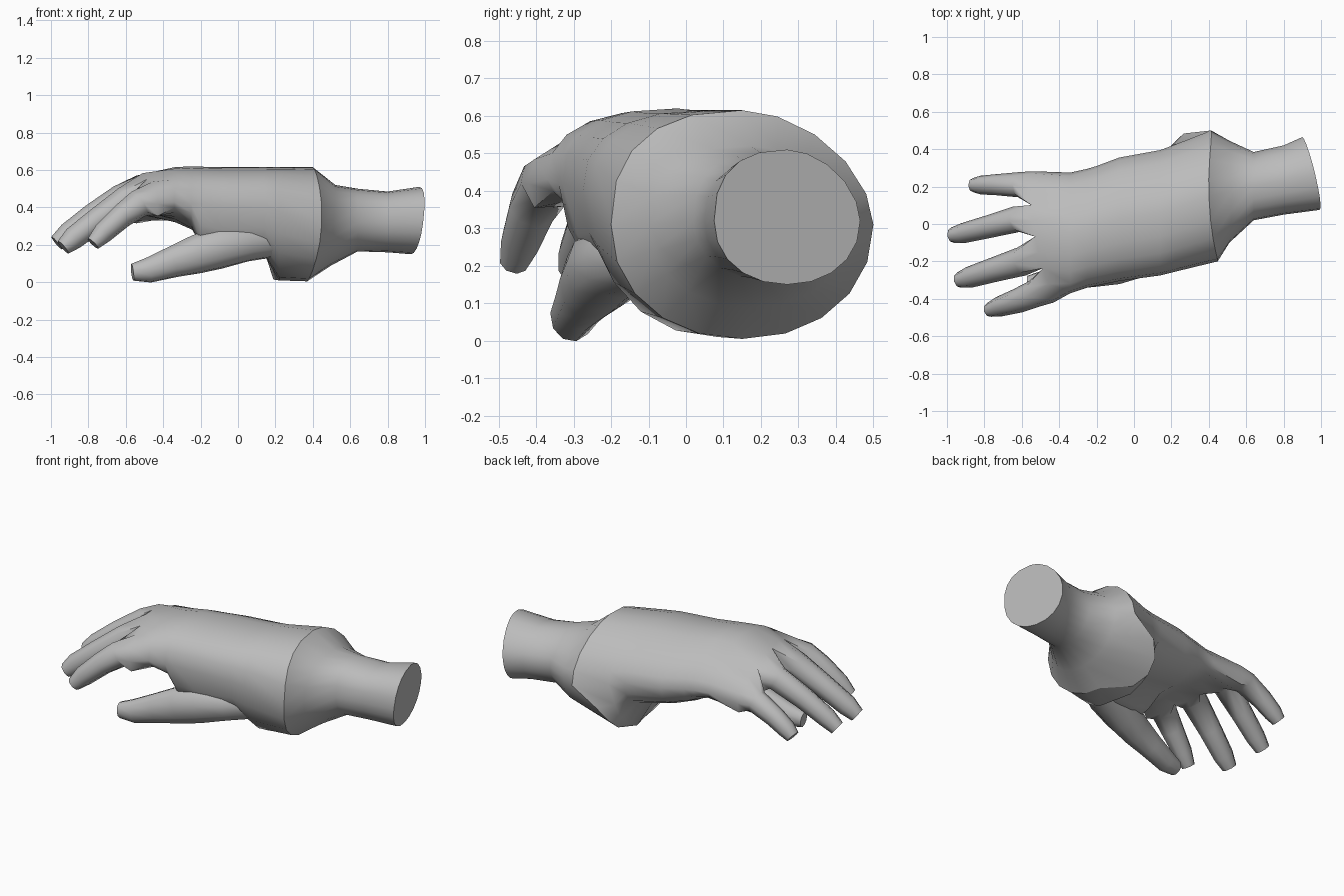
import bpy, bmesh, math
from mathutils import Vector

cube = bpy.data.objects.get("Cube")
if cube:
    bpy.data.objects.remove(cube)

grey = bpy.data.materials.new("warm_grey")
grey.use_nodes = True
COLOUR = (0.5, 0.5, 0.5, 1)
grey.diffuse_color = COLOUR
grey.node_tree.nodes["Principled BSDF"].inputs["Base Color"].default_value = COLOUR

N = 20  # points round the palm and forearm


def power(v, p):
    return math.copysign(abs(v) ** p, v)


def section(x, y0, y1, zmid, ztop, zbot, lean=0, yaw=0, bow=0, web=0, sweep=0, drop=0):
    """Oval outline across x: front middle, over the top, back middle, underneath."""
    pts = []
    for i in range(N):
        a = 2 * math.pi * i / N
        # the front of the upper side is boxy, the back slopes off
        p = 0.95 if i > N / 2 else (0.82 if i < N / 4 else 1.12)
        c, s = -power(math.cos(a), p), power(math.sin(a), p)
        y = c * (y1 - y0) / 2
        z = s * ((ztop - zmid) if s > 0 else (zmid - zbot))
        px = x + lean * z + yaw * y + bow * s * s
        hump = abs(math.sin(2 * a))
        if i > N * 3 / 4:                     # skin hanging down to the thumb
            z -= web * hump
        elif i > N / 2:                       # heel of the hand reaching forward
            px -= sweep * math.sqrt(hump)
        z -= drop * max(c, 0)
        pts.append(Vector((px, (y0 + y1) / 2 + y, zmid + z)))
    return pts


def tube_rings(path, sides=8):
    """Rings square to a path of (x, y, z, half width, half height)."""
    rings = []
    for i, (x, y, z, w, h) in enumerate(path):
        a, b = path[max(i - 1, 0)], path[min(i + 1, len(path) - 1)]
        d = (Vector(b[:3]) - Vector(a[:3])).normalized()
        side = Vector((0, 0, 1)).cross(d).normalized()
        up = d.cross(side)
        angles = [math.pi / 4 + 2 * math.pi * k / sides for k in range(sides)]
        rings.append([Vector((x, y, z)) + side * w * math.cos(t) + up * h * math.sin(t)
                      for t in angles])
    return rings


def bridge(bm, a, b):
    n = len(a)
    for i in range(n):
        bm.faces.new((a[i], a[(i + 1) % n], b[(i + 1) % n], b[i]))


def loft(bm, rings, cap_start=True, cap_end=True):
    loops = [[bm.verts.new(p) for p in r] for r in rings]
    for a, b in zip(loops, loops[1:]):
        bridge(bm, a, b)
    if cap_start:
        bm.faces.new(loops[0])
    if cap_end:
        bm.faces.new(loops[-1])
    return loops


def finish(name, bm, angle):
    bmesh.ops.recalc_face_normals(bm, faces=bm.faces)
    mesh = bpy.data.meshes.new(name)
    bm.to_mesh(mesh)
    bm.free()
    mesh.materials.append(grey)
    ob = bpy.data.objects.new(name, mesh)
    bpy.context.collection.objects.link(ob)
    bpy.ops.object.select_all(action="DESELECT")
    ob.select_set(True)
    bpy.context.view_layer.objects.active = ob
    bpy.ops.object.shade_smooth_by_angle(angle=math.radians(angle))


cuff = section(0.43, -0.2, 0.5, 0.31, 0.615, 0.005, 0.05, -0.05, -0.045, sweep=0.18)

# Forearm: flares from the wrist to the cuff edge, with a slanted end
bm = bmesh.new()
loft(bm, [cuff,
          section(0.51, -0.1, 0.445, 0.31, 0.52, 0.09, 0.05),
          section(0.64, 0.02, 0.385, 0.32, 0.5, 0.165),
          section(0.8, 0.05, 0.42, 0.32, 0.485, 0.16),
          section(0.945, 0.075, 0.465, 0.32, 0.51, 0.15, 0.12, -0.23)], cap_start=False)
finish("forearm", bm, 50)

# Palm: from the cuff over the heel to the knuckles
bm = bmesh.new()
loops = loft(bm, [cuff,
                  section(0.22, -0.255, 0.425, 0.38, 0.615, 0.01, sweep=0.04, drop=0.04),
                  section(0.14, -0.275, 0.395, 0.4, 0.615, 0.17, web=0.06, drop=0.04),
                  section(-0.08, -0.305, 0.355, 0.41, 0.615, 0.22, web=0.11, drop=0.04),
                  section(-0.2, -0.33, 0.31, 0.42, 0.618, 0.26, web=0.11, drop=0.04),
                  section(-0.25, -0.34, 0.295, 0.42, 0.62, 0.29, web=0.01, drop=0.04),
                  section(-0.34, -0.37, 0.275, 0.43, 0.615, 0.335, drop=0.05)], False, False)

# Knuckle row: nine points above and below, a middle point in every gap
top, low, mid = [], [], []
for j in range(9):
    t = j / 8
    x = -0.43 - 0.12 * math.sin(math.pi * t * 0.62)
    y = -0.405 + 0.675 * t
    dip = 0.015 if j % 2 == 0 else 0
    zt = 0.48 + 0.12 * math.sin(math.pi * (0.05 + 0.88 * t)) - dip - 0.06 * t * t
    zb = 0.34 + 0.05 * math.sin(math.pi * t) + dip - 0.04 * t * t
    top.append(bm.verts.new((x, y, zt)))
    low.append(bm.verts.new((x, y, zb)))
    if j % 2 == 0:
        out = {0: -0.015, 8: 0.012}.get(j, 0)
        mid.append(bm.verts.new((x, y + out, (zt + zb) / 2)))
bridge(bm, loops[-1], [mid[0]] + top + [mid[4]] + low[::-1])

# Fingers grow out of the knuckle row
FINGERS = [
    [(-0.53, -0.372, 0.42, 0.074, 0.077), (-0.62, -0.41, 0.355, 0.066, 0.066),
     (-0.72, -0.442, 0.265, 0.054, 0.058), (-0.775, -0.46, 0.207, 0.038, 0.04)],
    [(-0.6, -0.2, 0.44, 0.078, 0.075), (-0.75, -0.245, 0.335, 0.066, 0.066),
     (-0.88, -0.285, 0.235, 0.057, 0.062), (-0.935, -0.3, 0.187, 0.042, 0.044)],
    [(-0.63, 0.025, 0.45, 0.07, 0.072), (-0.78, -0.015, 0.355, 0.061, 0.065),
     (-0.91, -0.048, 0.26, 0.054, 0.058), (-0.97, -0.06, 0.21, 0.042, 0.044)],
    [(-0.62, 0.21, 0.38, 0.067, 0.066), (-0.74, 0.21, 0.32, 0.056, 0.06),
     (-0.82, 0.208, 0.265, 0.05, 0.053), (-0.86, 0.208, 0.23, 0.038, 0.04)],
]
for f, path in enumerate(FINGERS):
    k = 2 * f
    base = [top[k], top[k + 1], top[k + 2], mid[f + 1],
            low[k + 2], low[k + 1], low[k], mid[f]]
    for ring in tube_rings(path):
        loop = [bm.verts.new(p) for p in ring]
        # same order as the base: top front corner first, then towards the back
        cy = sum(v.co.y for v in loop) / 8
        cz = sum(v.co.z for v in loop) / 8
        loop.sort(key=lambda v: (math.radians(160) - math.atan2(v.co.z - cz, v.co.y - cy))
                  % (2 * math.pi))
        bridge(bm, base, loop)
        base = loop
    bm.faces.new(base)
finish("palm_and_fingers", bm, 60)

# Thumb, buried in the palm at its root
bm = bmesh.new()
loft(bm, tube_rings([(0.18, -0.12, 0.22, 0.08, 0.09), (0.05, -0.18, 0.21, 0.1, 0.1),
                     (-0.1, -0.225, 0.185, 0.1, 0.115), (-0.22, -0.258, 0.15, 0.08, 0.106),
                     (-0.35, -0.283, 0.108, 0.066, 0.085), (-0.48, -0.305, 0.064, 0.058, 0.068),
                     (-0.565, -0.318, 0.054, 0.042, 0.046)], 10))
finish("thumb", bm, 60)
